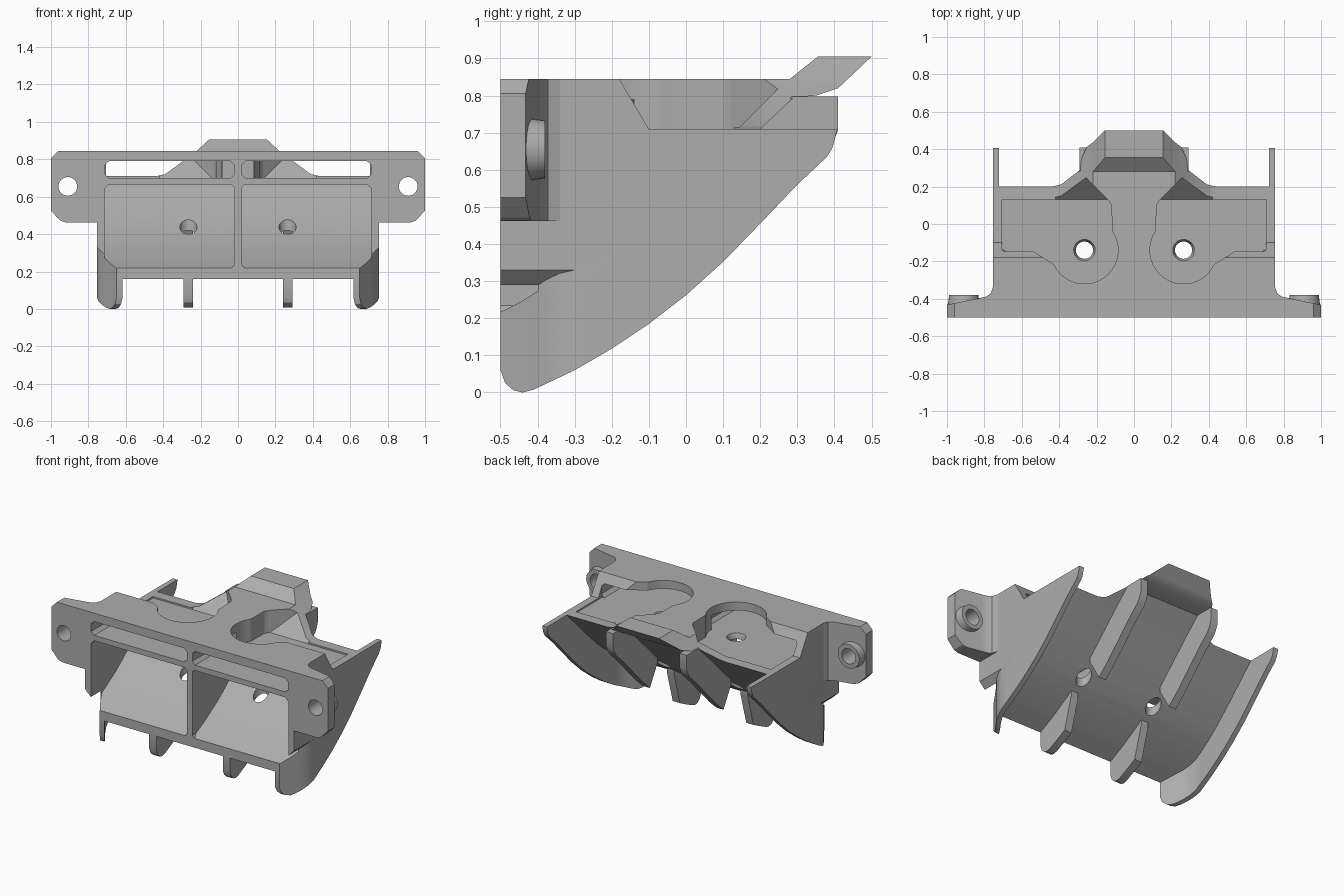
import bpy, bmesh
from math import sin, cos, radians
from mathutils import Matrix

if "Cube" in bpy.data.objects:
    bpy.data.objects.remove(bpy.data.objects["Cube"])

grey = bpy.data.materials.new("plain grey")
grey.use_nodes = True
grey.diffuse_color = (0.42, 0.42, 0.42, 1)
grey.node_tree.nodes["Principled BSDF"].inputs["Base Color"].default_value = grey.diffuse_color


def finish(name, bm):
    bmesh.ops.recalc_face_normals(bm, faces=bm.faces)
    mesh = bpy.data.meshes.new(name)
    bm.to_mesh(mesh)
    bm.free()
    ob = bpy.data.objects.new(name, mesh)
    ob.data.materials.append(grey)
    bpy.context.collection.objects.link(ob)
    return ob


def loft(name, sections):
    """Skin equal-length 3D sections and cap both ends."""
    bm = bmesh.new()
    rings = [[bm.verts.new(p) for p in s] for s in sections]
    for a, b in zip(rings, rings[1:]):
        for i in range(len(a)):
            j = (i + 1) % len(a)
            bm.faces.new((a[i], a[j], b[j], b[i]))
    bm.faces.new(rings[0])
    bm.faces.new(rings[-1])
    return finish(name, bm)


def prism(name, pts, axis, lo, hi):
    """Extrude a 2D outline along x, y or z."""
    place = {"x": lambda p, t: (t, p[0], p[1]),
             "y": lambda p, t: (p[0], t, p[1]),
             "z": lambda p, t: (p[0], p[1], t)}[axis]
    return loft(name, [[place(p, t) for p in pts] for t in (lo, hi)])


def cone(name, centre, r1, r2, depth, turn=0):
    bm = bmesh.new()
    bmesh.ops.create_cone(bm, cap_ends=True, segments=32, radius1=r1, radius2=r2, depth=depth,
                          matrix=Matrix.Translation(centre) @ Matrix.Rotation(radians(turn), 4, "X"))
    return finish(name, bm)


def combine(ob, other, operation):
    mod = ob.modifiers.new("bool", "BOOLEAN")
    mod.operation, mod.solver, mod.object = operation, "EXACT", other
    bpy.context.view_layer.objects.active = ob
    bpy.ops.object.modifier_apply(modifier=mod.name)
    bpy.data.objects.remove(other)


def interp(table, y):
    if y <= table[0][0]:
        return table[0][1]
    for (a, p), (b, q) in zip(table, table[1:]):
        if y <= b:
            return p + (q - p) * (y - a) / (b - a)
    return table[-1][1]


def flip(pts, s):
    return [(s * p[0],) + tuple(p[1:]) for p in pts]


# Side curves: underside of the duct, lower edge of the walls, inward bend of the legs
FLOOR = [(-0.5, 0.16), (-0.38, 0.22), (-0.25, 0.297), (-0.18, 0.347), (-0.11, 0.405),
         (0.0, 0.51), (0.07, 0.58), (0.2, 0.71)]
LOW = [(-0.5, 0.06), (-0.487, 0.025), (-0.465, 0.006), (-0.44, 0), (-0.41, 0.008), (-0.3, 0.06),
       (-0.2, 0.118), (-0.1, 0.185), (0, 0.262), (0.1, 0.352), (0.2, 0.455), (0.3, 0.56),
       (0.38, 0.635), (0.395, 0.66), (0.405, 0.70)]
BEND = [(-0.5, 0.65), (-0.42, 0.70), (-0.38, 0.727), (-0.34, 0.746), (-0.3, 0.755)]

# Duct body with the raised centre tab
body = prism("duct_body", FLOOR + [(-0.1, 0.71), (-0.18, 0.845), (-0.5, 0.845)], "x", -0.755, 0.755)
tab = prism("tab", [(-0.2, 0.69), (0.18, 0.69), (0.29, 0.795), (0.35, 0.80), (0.41, 0.82), (0.5, 0.905),
                    (0.355, 0.905), (0.28, 0.845), (-0.2, 0.845)], "x", -0.6, 0.6)
half = [(0.46, 0.68), (0.46, 0.705), (0.39, 0.72), (0.22, 0.845), (0.15, 0.91)]
combine(tab, prism("tab_outline", half + flip(half, -1)[::-1], "y", -1, 1), "INTERSECT")
combine(body, tab, "UNION")

for s in (1, -1):
    # Curved duct cavity with chamfered mouth
    cavity = prism("cavity", [(-0.6, 0.17)] + [(y, z + 0.057) for y, z in FLOOR[:-1]]
                   + [(0.098, 0.665), (-0.6, 0.665)], "x", -0.8, 0.8)
    mouth = [(0.02, 0.235), (0.035, 0.22), (0.66, 0.22), (0.715, 0.275), (0.715, 0.64),
             (0.69, 0.665), (0.035, 0.665), (0.02, 0.65)]
    combine(cavity, prism("mouth", flip(mouth, s), "y", -0.7, 0.3), "INTERSECT")
    combine(body, cavity, "DIFFERENCE")
    # Upper slot
    slot = [(0.02, 0.72), (0.04, 0.70), (0.69, 0.70), (0.712, 0.72),
            (0.712, 0.77), (0.69, 0.79), (0.04, 0.79), (0.02, 0.77)]
    combine(body, prism("slot", flip(slot, s), "y", -0.6, -0.14), "DIFFERENCE")
    # Keyhole pocket in the top
    arc = [(0.265 + 0.18 * cos(radians(a)), -0.14 + 0.18 * sin(radians(a))) for a in range(145, 336, 10)]
    pocket = [(0.705, -0.14), (0.705, 0.13), (0.14, 0.13), (0.12, 0.1)] + arc + [(0.47, -0.19), (0.54, -0.145)]
    combine(body, prism("pocket", flip(pocket, s), "z", 0.70, 0.95), "DIFFERENCE")
    # Sloped notch behind the pocket
    notch = [[(x0, y, z0), (0.42, y, z0), (0.42, y, 0.95), (x0, y, 0.95)]
             for y, x0, z0 in ((0.12, 0.13, 0.70), (0.13, 0.14, 0.70), (0.26, 0.27, 0.83))]
    combine(body, loft("notch", [flip(q, s) for q in notch]), "DIFFERENCE")
    # Lower front corners bend inwards
    corner = []
    for y, x in [(-0.52, 0.64)] + BEND + [(-0.29, 0.758)]:
        corner.append([(s * x, y, -0.1), (s * x, y, x - 0.425), (s * 0.82, y, 0.395), (s * 0.82, y, -0.1)])
    combine(body, loft("corner", corner), "DIFFERENCE")
    # Screw hole with a countersink
    combine(body, cone("hole", (s * 0.265, -0.14, 0.5), 0.046, 0.046, 1), "DIFFERENCE")
    combine(body, cone("sink", (s * 0.265, -0.14, 0.69), 0.046, 0.06, 0.03), "DIFFERENCE")

parts = [body]
for s, side in ((1, "left"), (-1, "right")):
    # Side wall with the bent leg
    rows = []
    for y in sorted({p[0] for p in LOW + FLOOR + BEND}):
        xo = interp(BEND, y)
        top = min(interp(FLOOR, y) + 0.02, 0.71, xo - 0.435)if y < -0.3 else min(interp(FLOOR, y) + 0.02, 0.71)
        low, xi = interp(LOW, y), xo - 0.033
        rows.append([(s * xi, y, low), (s * xo, y, low), (s * xo, y, top), (s * xi, y, top)])
    parts.append(loft(side + "_side_wall", rows))

    # Under fins, split around the screw hole
    for label, ys, cut in (("front", (-0.5, -0.487, -0.465, -0.44, -0.41, -0.34, -0.28, -0.22), -0.22),
                           ("back", (-0.05, 0.03, 0.1, 0.2, 0.285, 0.3, 0.38, 0.395, 0.41), -0.05)):
        rows = []
        for y in ys:
            top = interp(FLOOR, y) + 0.02 if y < 0.19 else min(y + 0.515, 0.797)
            low = interp(FLOOR, y) - 0.03 if y == cut else interp(LOW, y) + 0.008
            rows.append([(s * 0.24, y, low), (s * 0.292, y, low), (s * 0.292, y, top), (s * 0.24, y, top)])
        parts.append(loft(f"{side}_{label}_fin", rows))

    # Mounting ear with boss and bolt hole
    plan = [(0.72, -0.5), (1, -0.5), (1, -0.432), (0.83, -0.397), (0.79, -0.388),
            (0.767, -0.372), (0.755, -0.34), (0.72, -0.34)]
    ear = prism(side + "_ear", flip(plan, s), "z", 0.4, 0.9)
    face = [(0.7, 0.462), (0.92, 0.462), (0.95, 0.472), (1, 0.525), (1, 0.805), (0.96, 0.845), (0.7, 0.845)]
    combine(ear, prism("ear_face", flip(face, s), "y", -0.7, 0), "INTERSECT")
    combine(ear, cone("boss", (s * 0.91, -0.42, 0.655), 0.088, 0.078, 0.08, -90), "UNION")
    combine(ear, cone("bolt_hole", (s * 0.91, -0.45, 0.655), 0.05, 0.05, 0.4, 90), "DIFFERENCE")
    parts.append(ear)

# Smooth the curves, keep the edges crisp
bpy.ops.object.select_all(action="DESELECT")
for ob in parts:
    ob.select_set(True)
bpy.context.view_layer.objects.active = body
bpy.ops.object.shade_smooth_by_angle(angle=radians(25))
